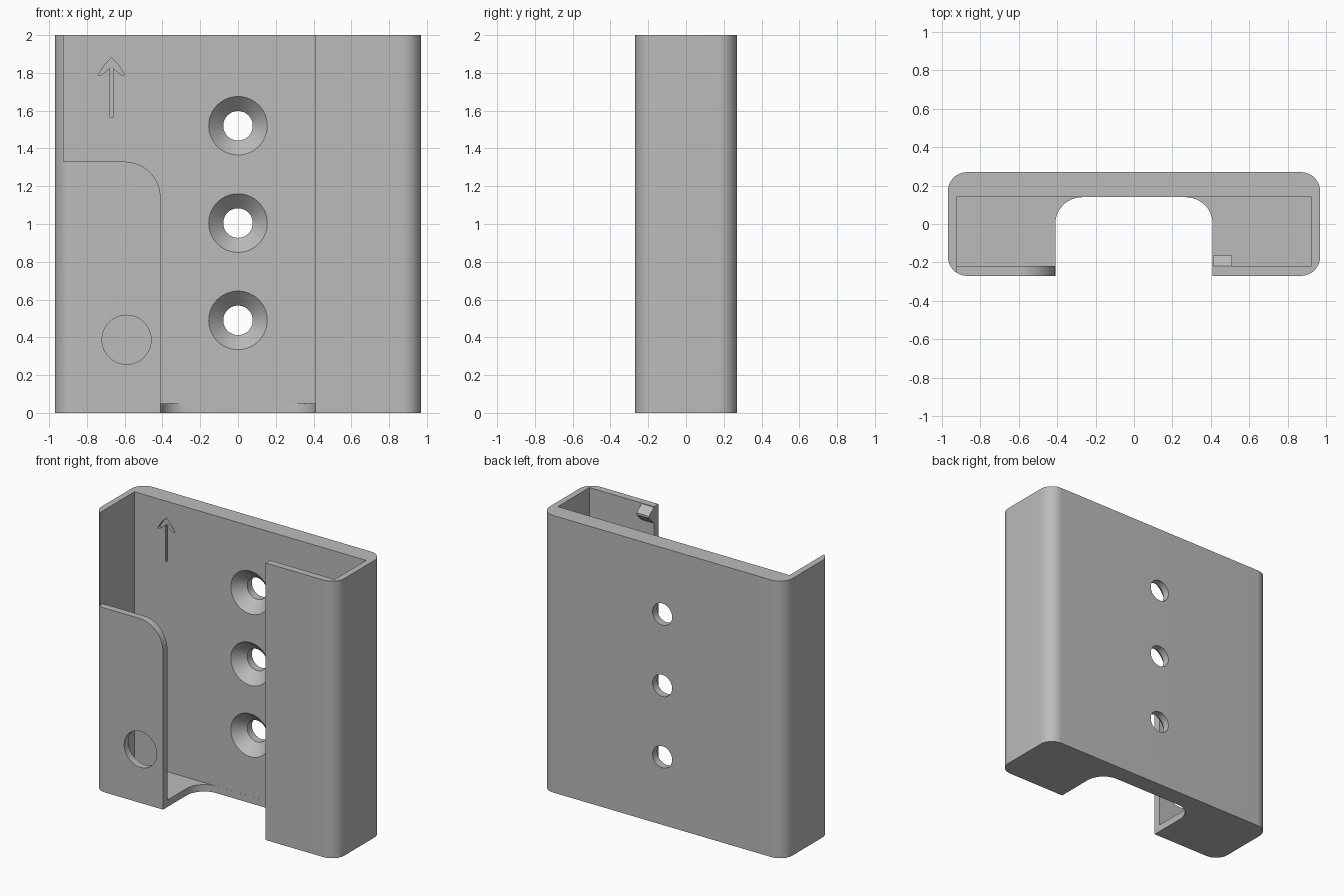
import bpy, bmesh, math
from mathutils import Vector

cube = bpy.data.objects.get("Cube")
if cube:
    bpy.data.objects.remove(cube, do_unlink=True)

grey = bpy.data.materials.new("plain grey")
grey.use_nodes = True
grey.diffuse_color = (0.5, 0.5, 0.5, 1)
grey.node_tree.nodes["Principled BSDF"].inputs["Base Color"].default_value = grey.diffuse_color

# Directions that map a 2D outline and its depth into space
PLANES = {
    "xy": lambda a, b, d: (a, b, d),
    "xz": lambda a, b, d: (a, d, b),
    "yz": lambda a, b, d: (d, a, b),
}


def outline(corners, steps=16):
    """Polygon from (a, b) or (a, b, radius) corners."""
    pts = []
    n = len(corners)
    for i, c in enumerate(corners):
        p = Vector(c[:2])
        if len(c) == 2:
            pts.append(p)
            continue
        u = (Vector(corners[i - 1][:2]) - p).normalized()
        v = (Vector(corners[(i + 1) % n][:2]) - p).normalized()
        r = c[2]
        for k in range(steps + 1):
            t = k / steps * math.pi / 2
            pts.append(p + u * r * (1 - math.sin(t)) + v * r * (1 - math.cos(t)))
    return pts


def add_object(name, bm):
    bmesh.ops.recalc_face_normals(bm, faces=bm.faces)
    mesh = bpy.data.meshes.new(name)
    bm.to_mesh(mesh)
    bm.free()
    mesh.materials.append(grey)
    ob = bpy.data.objects.new(name, mesh)
    bpy.context.collection.objects.link(ob)
    return ob


def prism(name, corners, plane, lo, hi):
    bm = bmesh.new()
    place = PLANES[plane]
    face = bm.faces.new([bm.verts.new(place(p.x, p.y, lo)) for p in outline(corners)])
    top = bmesh.ops.extrude_face_region(bm, geom=[face])["geom"]
    bmesh.ops.translate(bm, vec=place(0, 0, hi - lo),
                        verts=[g for g in top if isinstance(g, bmesh.types.BMVert)])
    return add_object(name, bm)


def box(name, x, y, z):
    return prism(name, [(x[0], y[0]), (x[1], y[0]), (x[1], y[1]), (x[0], y[1])], "xy", *z)


def turned(name, x, z, profile, sides=64):
    """Solid of revolution about the y direction, profile of (radius, y)."""
    bm = bmesh.new()
    rings = []
    for r, y in profile:
        rings.append([bm.verts.new((x + r * math.cos(k * math.tau / sides), y,
                                    z + r * math.sin(k * math.tau / sides)))
                      for k in range(sides)])
    for a, b in zip(rings, rings[1:]):
        for k in range(sides):
            j = (k + 1) % sides
            bm.faces.new((a[k], a[j], b[j], b[k]))
    bm.faces.new(rings[0])
    bm.faces.new(rings[-1])
    return add_object(name, bm)


def cut(target, cutter):
    mod = target.modifiers.new("cut", "BOOLEAN")
    mod.operation = "DIFFERENCE"
    mod.solver = "EXACT"
    mod.object = cutter
    bpy.context.view_layer.objects.active = target
    bpy.ops.object.modifier_apply(modifier=mod.name)
    bpy.data.objects.remove(cutter, do_unlink=True)


W, D, H = 0.97, 0.27, 2.0
BACK, FRONT, SIDE, GAP = 0.14, -0.22, 0.925, 0.41

# Outer shell with rounded upright edges
holder = prism("holder_body", [(-W, -D, 0.1), (W, -D, 0.1), (W, D, 0.1), (-W, D, 0.1)],
               "xy", 0, H)

# Pocket, open at the top
cut(holder, box("pocket", (-SIDE, SIDE), (FRONT, BACK), (0.05, H + 0.1)))

# Front opening that runs down through the floor
cut(holder, prism("front_gap", [(-GAP, -0.5), (GAP, -0.5), (GAP, BACK - 0.0005, 0.14),
                                (-GAP, BACK - 0.0005, 0.14)], "xy", -0.1, H + 0.1))

# Lowered right flap with a rounded corner
cut(holder, prism("flap_relief", [(-SIDE, H + 0.1), (-SIDE, 1.33), (-GAP, 1.33, 0.19),
                                  (-GAP, 1.1), (-0.3, 1.1), (-0.3, H + 0.1)],
                  "xz", -0.4, -0.1))

# Round hole in the right flap
cut(holder, turned("flap_hole", -0.59, 0.387, [(0.13, -0.4), (0.13, -0.1)]))

# Countersunk screw holes
for z in (0.49, 1.005, 1.52):
    cut(holder, turned("screw_hole", 0, z, [(0.155, 0.05), (0.155, BACK),
                                            (0.078, 0.217), (0.078, 0.4)]))

# Engraved arrow
x = -0.67
half = [(0.008, 1.565), (0.008, 1.825), (0.052, 1.79), (0.07, 1.79), (0.035, 1.845)]
arrow = ([(x + a, b) for a, b in half] + [(x, 1.88)]
         + [(x - a, b) for a, b in reversed(half)])
cut(holder, prism("arrow_groove", arrow, "xz", 0.1, BACK + 0.02))

# Snap catch inside the left flap
prism("snap_catch", [(FRONT - 0.01, 1.995), (FRONT, 1.995), (-0.165, 1.95), (-0.165, 1.935),
                     (FRONT, 1.88), (FRONT - 0.01, 1.88)], "yz", GAP + 0.001, 0.51)

# Smooth the curved faces, keep the edges crisp
bpy.ops.object.select_all(action="DESELECT")
holder.select_set(True)
bpy.context.view_layer.objects.active = holder
bpy.ops.object.shade_smooth_by_angle(angle=math.radians(25))
